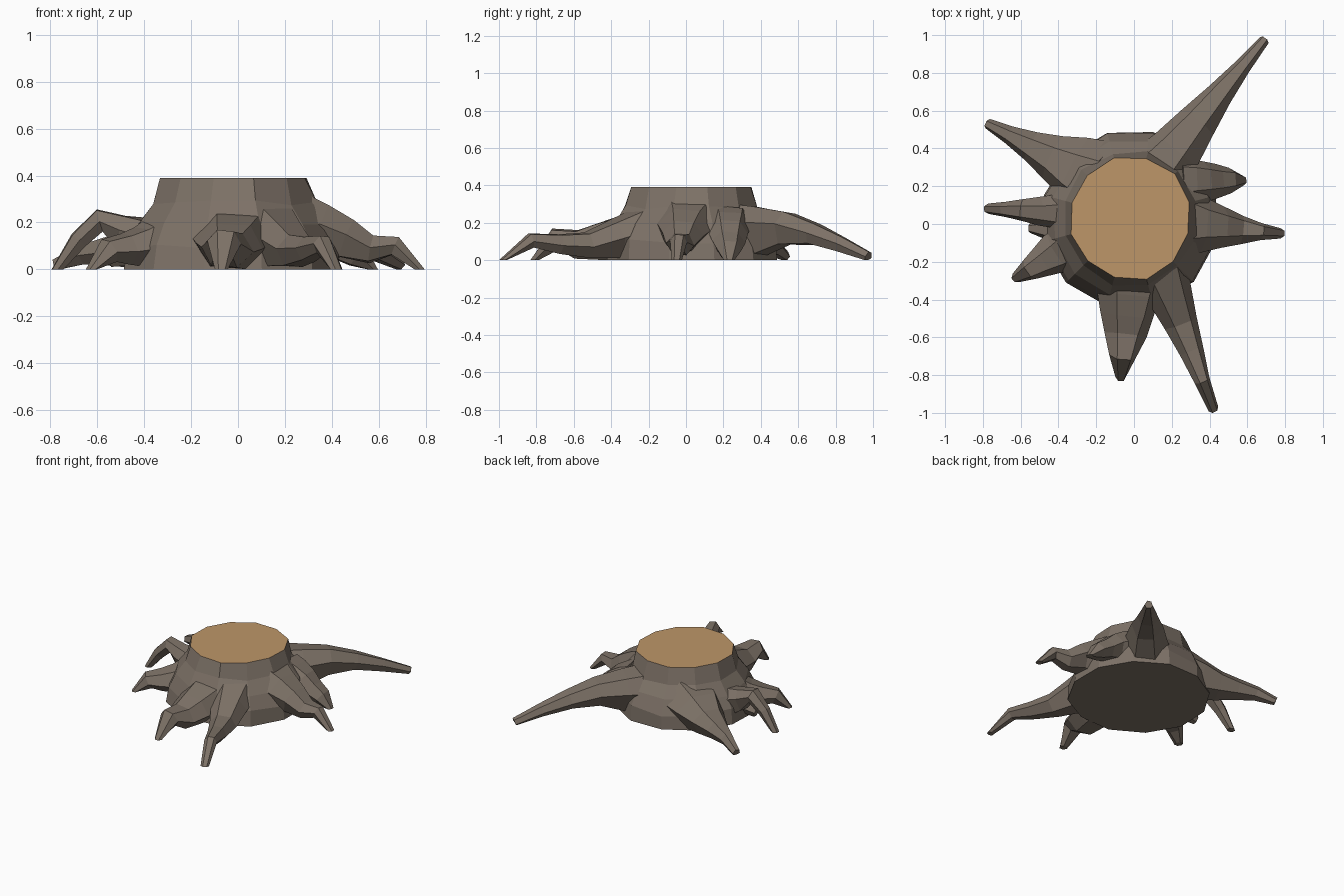
import bpy, bmesh, math, random
from mathutils import Vector

if "Cube" in bpy.data.objects:
    bpy.data.objects.remove(bpy.data.objects["Cube"])

random.seed(4)
UP = Vector((0, 0, 1))

def material(name, rgb):
    m = bpy.data.materials.new(name)
    m.diffuse_color = (*rgb, 1)
    m.use_nodes = True
    m.node_tree.nodes["Principled BSDF"].inputs["Base Color"].default_value = m.diffuse_color
    return m

bark = material("bark", (0.205, 0.167, 0.135))
wood = material("cut_wood", (0.515, 0.305, 0.14))

def loft(name, rings, mats):
    """Skin a list of equal-length rings, with flat end caps."""
    bm = bmesh.new()
    loops = [[bm.verts.new(p) for p in ring] for ring in rings]
    n = len(loops[0])
    for a, b in zip(loops, loops[1:]):
        for i in range(n):
            bm.faces.new((a[i], a[(i + 1) % n], b[(i + 1) % n], b[i]))
    bm.faces.new(loops[0][::-1])
    bm.faces.new(loops[-1]).material_index = len(mats) - 1
    bmesh.ops.recalc_face_normals(bm, faces=bm.faces[:])
    me = bpy.data.meshes.new(name)
    bm.to_mesh(me)
    bm.free()
    for m in mats:
        me.materials.append(m)
    ob = bpy.data.objects.new(name, me)
    bpy.context.collection.objects.link(ob)

# trunk: flared twelve-sided stump with a pale cut top
rings = []
for z, r in [(0, .475), (.1, .46), (.2, .42), (.28, .36), (.39, .325)]:
    ring = []
    for i in range(12):
        a = math.tau * (i + .5) / 12
        rr = r + random.uniform(-.01, .01)
        dz = random.uniform(-.015, .015) if 0 < z < .39 else 0
        ring.append((-.02 + rr * math.cos(a), .03 + rr * math.sin(a), z + dz))
    rings.append(ring)
loft("trunk", rings, [bark, wood])

def root(name, start, tip, width, heights, power=1.3):
    """Tapering six-sided root from start to tip, following evenly spaced heights."""
    last = len(heights) - 1
    start, tip = Vector((*start, 0)), Vector((*tip, 0))
    pts = [start.lerp(tip, i / last) + UP * z for i, z in enumerate(heights)]
    out = []
    for i, p in enumerate(pts):
        t = (pts[min(i + 1, last)] - pts[max(i - 1, 0)]).normalized()
        side = t.cross(UP).normalized()
        up = side.cross(t)
        w = .055 + (width - .055) * (1 - i / last) ** power
        h = w * .55 + .03
        lift = min(1, max(0, (i / last - .1) / .4))
        ring = []
        for k in range(6):
            a = math.tau * k / 6 + .12
            j = random.uniform(.95, 1.05)
            v = p + side * (math.cos(a) * w * .5 * j) + up * (math.sin(a) * h * .57 * j)
            # underside meets the ground near the trunk; arched tips stand flat
            if math.sin(a) < -.3:
                v.z *= lift
            v.z = 0 if heights[i] == 0 else max(v.z, 0)
            ring.append(v)
        out.append(ring)
    loft(name, out, [bark])

# roots, counter-clockwise from the long back one
root("back_right_root", (.1, .25), (.69, .975), .36, (.19, .19, .185, .14, .085, .015))
root("back_left_root", (-.2, .24), (-.775, .53), .44, (.15, .125, .095, .08, .065, .015), 1.4)
root("left_root", (-.32, .06), (-.77, .08), .22, (.17, .15, .175, .21, .125, 0), 1.1)
root("left_low_root", (-.3, -.03), (-.55, -.02), .24, (.13, .08, .04), 1)
root("front_left_root", (-.25, -.05), (-.625, -.285), .34, (.15, .13, .1, .085, .08, 0), .9)
root("front_root", (-.01, -.25), (-.07, -.81), .4, (.13, .12, .1, .085, .115, 0), .8)
root("front_right_root", (.13, -.22), (.42, -.98), .3, (.18, .13, .08, .085, .105, 0))
root("right_root", (.26, 0), (.775, -.05), .38, (.2, .18, .14, .085, .1, 0))
root("right_back_root", (.24, .22), (.575, .23), .27, (.2, .18, .15, .1, .06, 0), .6)
